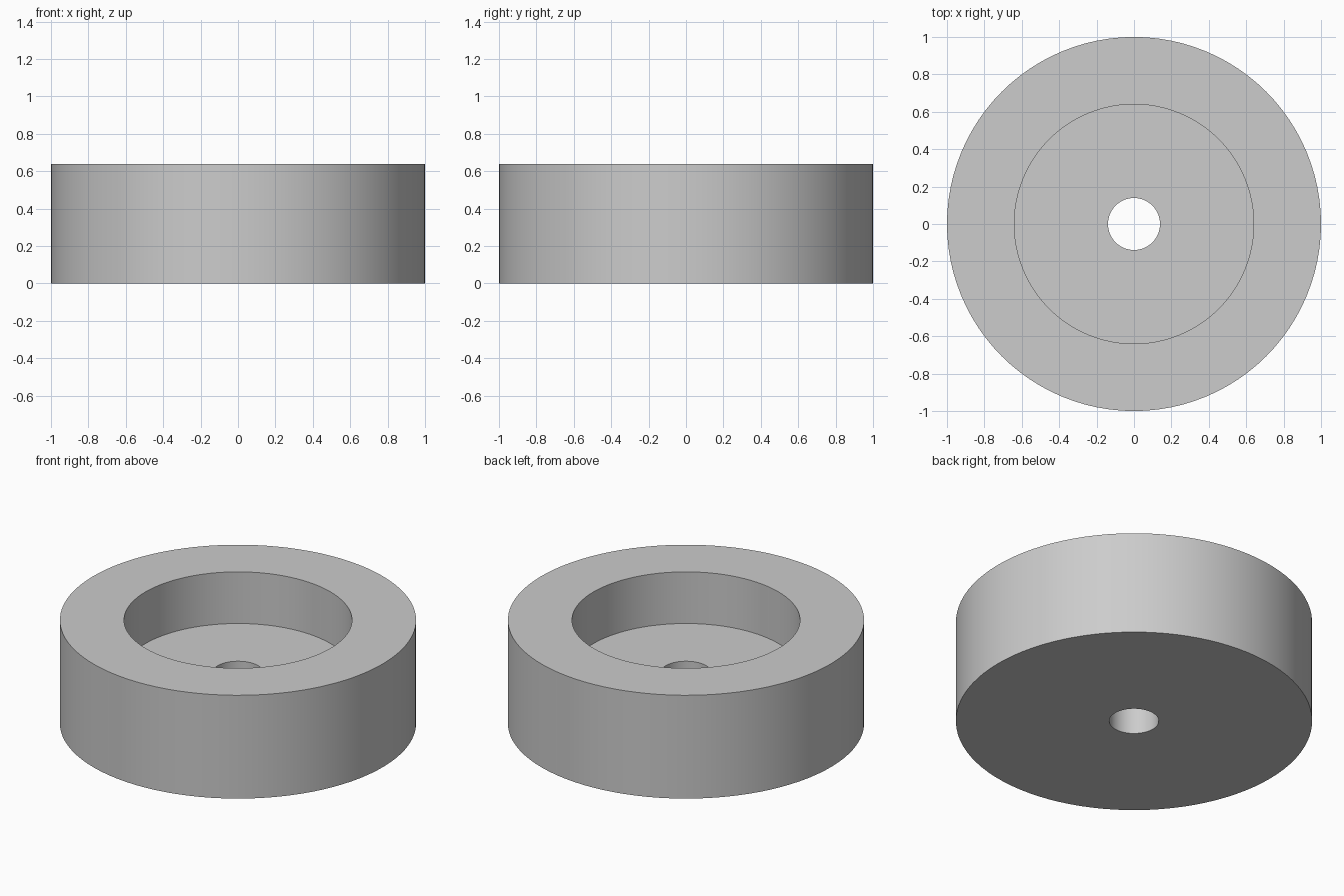
import bpy
import bmesh
from math import tau, radians
from mathutils import Vector

SEGMENTS = 96
RADIUS, HEIGHT = 1.0, 0.64
POCKET_RADIUS, FLOOR_Z = 0.64, 0.32
HOLE_RADIUS = 0.139

cube = bpy.data.objects.get("Cube")
if cube:
    bpy.data.objects.remove(cube, do_unlink=True)


def make_material(name, colour):
    mat = bpy.data.materials.new(name)
    mat.use_nodes = True
    mat.diffuse_color = colour
    mat.node_tree.nodes["Principled BSDF"].inputs["Base Color"].default_value = colour
    return mat


def lathe(name, profile, mat):
    """Spin a closed (radius, height) profile around the z axis."""
    bm = bmesh.new()
    verts = [bm.verts.new((r, 0, z)) for r, z in profile]
    edges = [bm.edges.new((a, b)) for a, b in zip(verts, verts[1:] + verts[:1])]
    bmesh.ops.spin(bm, geom=verts + edges, cent=Vector(), axis=Vector((0, 0, 1)),
                   angle=tau, steps=SEGMENTS, use_merge=True)
    bmesh.ops.remove_doubles(bm, verts=bm.verts, dist=0.0001)
    bmesh.ops.recalc_face_normals(bm, faces=bm.faces)
    mesh = bpy.data.meshes.new(name)
    bm.to_mesh(mesh)
    bm.free()
    mesh.materials.append(mat)
    obj = bpy.data.objects.new(name, mesh)
    bpy.context.collection.objects.link(obj)
    return obj


# Round body with a wide counterbored pocket and a through hole
grey = make_material("light grey", (0.604, 0.604, 0.604, 1))
body = lathe("counterbored_disc", [
    (HOLE_RADIUS, 0), (RADIUS, 0), (RADIUS, HEIGHT),
    (POCKET_RADIUS, HEIGHT), (POCKET_RADIUS, FLOOR_Z), (HOLE_RADIUS, FLOOR_Z),
], grey)

# Smooth walls, crisp rims
bpy.ops.object.select_all(action="DESELECT")
body.select_set(True)
bpy.context.view_layer.objects.active = body
bpy.ops.object.shade_smooth_by_angle(angle=radians(30))
